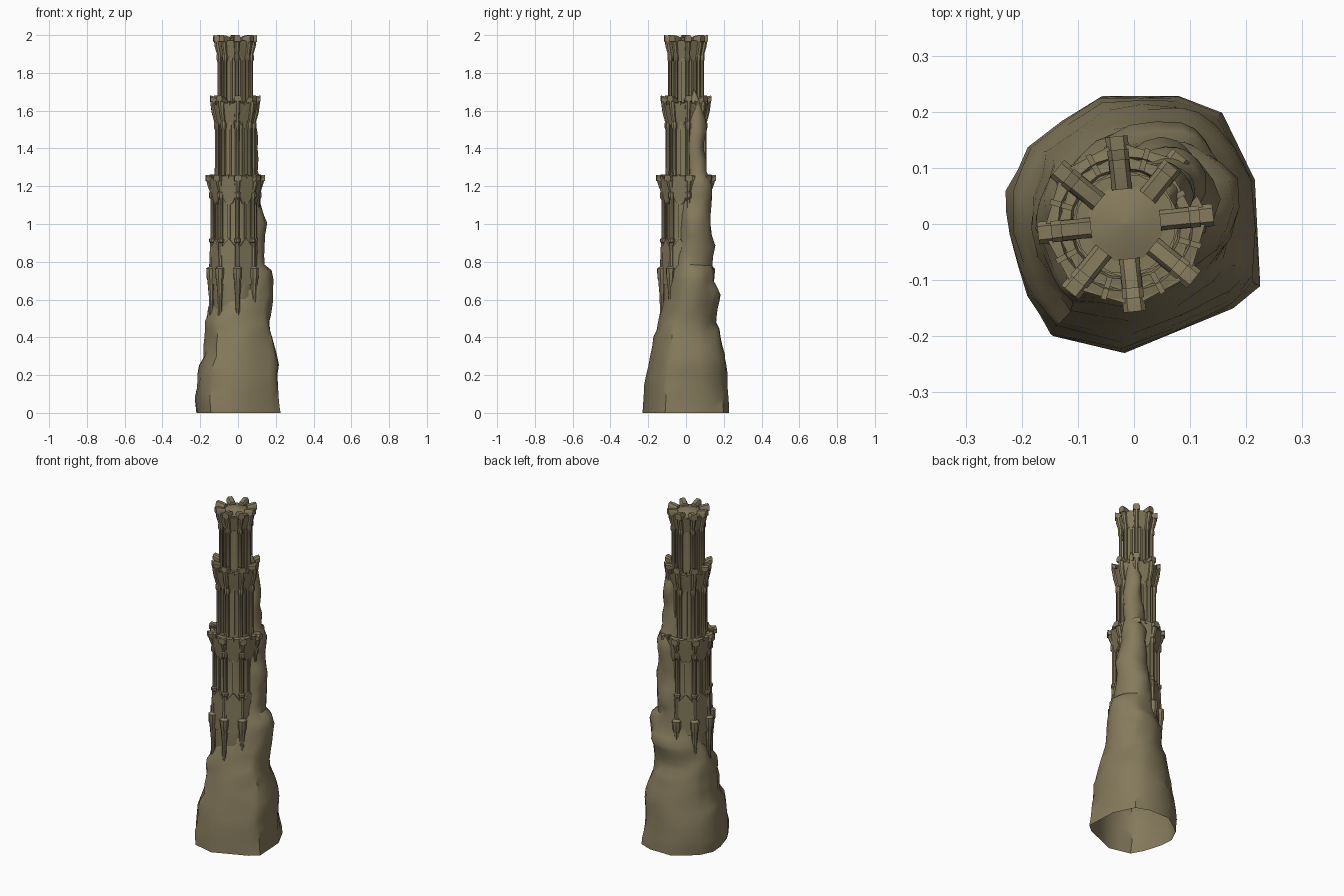
import bpy, bmesh, math
from mathutils import Vector, noise

cube = bpy.data.objects.get("Cube")
if cube:
    bpy.data.objects.remove(cube, do_unlink=True)

stone = bpy.data.materials.new("olive_stone")
stone.use_nodes = True
COLOUR = (0.235, 0.195, 0.107, 1)
stone.diffuse_color = COLOUR
stone.node_tree.nodes["Principled BSDF"].inputs["Base Color"].default_value = COLOUR

AXIS = Vector((-0.015, 0, 0))     # tower centre line
SIDES = 8
TURN = math.radians(6)
STEP = 2 * math.pi / SIDES


def finish(name, bm, angle=35):
    bmesh.ops.recalc_face_normals(bm, faces=bm.faces)
    mesh = bpy.data.meshes.new(name)
    bm.to_mesh(mesh)
    bm.free()
    mesh.materials.append(stone)
    obj = bpy.data.objects.new(name, mesh)
    bpy.context.collection.objects.link(obj)
    bpy.ops.object.select_all(action='DESELECT')
    obj.select_set(True)
    bpy.context.view_layer.objects.active = obj
    bpy.ops.object.shade_smooth_by_angle(angle=math.radians(angle))
    return obj


def loft(bm, rings, bottom=True, top=True):
    rows = [[bm.verts.new(p) for p in ring] for ring in rings]
    n = len(rows[0])
    for a, b in zip(rows, rows[1:]):
        for i in range(n):
            j = (i + 1) % n
            bm.faces.new((a[i], a[j], b[j], b[i]))
    if bottom:
        bm.faces.new(rows[0][::-1])
    if top:
        bm.faces.new(rows[-1])


def polar(angle, r, s, z):
    """Point r outward from the axis, s sideways, at height z."""
    out = Vector((math.cos(angle), math.sin(angle), 0))
    side = Vector((-out.y, out.x, 0))
    return AXIS + out * r + side * s + Vector((0, 0, z))


def lathe(name, profile, sides=16):
    bm = bmesh.new()
    loft(bm, [[polar(TURN + 2 * math.pi * i / sides, r, 0, z) for i in range(sides)]
              for r, z in profile])
    finish(name, bm, 25)


def ribs(name, stations):
    """Eight columns; stations are (height, centre distance, half width)."""
    bm = bmesh.new()
    for k in range(SIDES):
        a = TURN + k * STEP
        loft(bm, [[polar(a, d + w * math.cos(t * math.pi / 4 + math.pi / 8),
                         w * math.sin(t * math.pi / 4 + math.pi / 8), z)
                   for t in range(8)] for z, d, w in stations])
    finish(name, bm)


def heads(name, z, inner, outer, width, height, tilt):
    """Eight tilted blocks crowning the columns."""
    bm = bmesh.new()
    section = [(-1, 0), (1, 0), (1, 0.7), (0.6, 1), (-0.6, 1), (-1, 0.7)]
    for k in range(SIDES):
        a = TURN + k * STEP
        loft(bm, [[polar(a, r, s * width, z + lift + h * height) for s, h in section]
                  for r, lift in ((inner, 0), ((inner + outer) / 2, tilt * 0.7), (outer, tilt))])
    finish(name, bm)


def panels(name, outline, thick=0.012):
    """Plates between columns; outline is (sideways, height, distance)."""
    bm = bmesh.new()
    for k in range(SIDES):
        a = TURN + (k + 0.5) * STEP
        loft(bm, [[polar(a, d + o, s, z) for s, z, d in outline] for o in (-thick, 0)])
    finish(name, bm, 25)


def shield(z0, z1, half, d0, d1):
    """Round-bottomed outline leaning outward from d0 to d1."""
    pts = [(half, z1, d1)]
    for i in range(7):
        t = i * math.pi / 6
        h = 0.6 * (1 - math.sin(t))
        pts.append((half * math.cos(t), z0 + (z1 - z0) * h, d0 + (d1 - d0) * h))
    return pts + [(-half, z1, d1)]


def strips(name, z0, z1, d, half):
    panels(name, [(-half, z0, d), (half, z0, d), (half, z1, d), (-half, z1, d)], 0.02)


# Tower drums, each flaring to a cornice
lathe("lower_drum", [(0.105, 0.45), (0.12, 0.62), (0.12, 0.86), (0.112, 0.93),
                     (0.112, 1.12), (0.122, 1.2), (0.136, 1.255), (0.122, 1.258), (0.118, 1.24)])
lathe("middle_drum", [(0.088, 1.2), (0.088, 1.5), (0.094, 1.55), (0.11, 1.6),
                      (0.113, 1.64), (0.1, 1.642), (0.096, 1.625)])
lathe("upper_drum", [(0.07, 1.6), (0.07, 1.86), (0.076, 1.9), (0.09, 1.96), (0.09, 1.972)])
lathe("roof_cone", [(0.089, 1.965), (0.05, 1.978), (0.002, 1.99)])

# Columns with hanging finials and collars
ribs("lower_columns", [(0.49, 0.128, 0.003), (0.52, 0.128, 0.011), (0.62, 0.128, 0.013),
                       (0.66, 0.128, 0.017), (0.7, 0.13, 0.018), (0.715, 0.13, 0.023),
                       (0.765, 0.13, 0.025), (0.775, 0.125, 0.014), (0.9, 0.121, 0.013),
                       (0.905, 0.121, 0.018), (0.92, 0.121, 0.018), (0.925, 0.12, 0.012),
                       (1.13, 0.12, 0.012), (1.14, 0.122, 0.018), (1.165, 0.122, 0.018),
                       (1.17, 0.122, 0.013), (1.21, 0.132, 0.018), (1.245, 0.138, 0.02)])
ribs("middle_columns", [(1.22, 0.1, 0.013), (1.3, 0.097, 0.012), (1.5, 0.097, 0.012),
                        (1.51, 0.098, 0.016), (1.535, 0.098, 0.016), (1.54, 0.1, 0.012),
                        (1.59, 0.11, 0.016), (1.65, 0.115, 0.019)])
ribs("upper_columns", [(1.6, 0.086, 0.014), (1.68, 0.084, 0.011), (1.86, 0.084, 0.011),
                       (1.87, 0.085, 0.015), (1.89, 0.085, 0.015), (1.9, 0.086, 0.012),
                       (1.94, 0.094, 0.016), (1.975, 0.097, 0.017)])
heads("lower_heads", 1.225, 0.112, 0.157, 0.02, 0.032, 0.003)
heads("middle_heads", 1.635, 0.09, 0.133, 0.019, 0.03, 0.015)
heads("upper_heads", 1.955, 0.062, 0.115, 0.018, 0.035, 0.01)

# Pointed skirt panels, cornice shields and slim pilasters
panels("skirt_panels", [(-0.036, 0.68, 0.122), (0.036, 0.68, 0.122), (0.036, 0.88, 0.122),
                        (0, 0.925, 0.122), (-0.036, 0.88, 0.122)])
panels("lower_shields", shield(1.1, 1.255, 0.041, 0.114, 0.136))
panels("middle_shields", shield(1.52, 1.64, 0.033, 0.09, 0.115))
panels("upper_shields", shield(1.87, 1.965, 0.026, 0.072, 0.092))
strips("lower_pilasters", 0.92, 1.12, 0.118, 0.006)
strips("middle_pilasters", 1.26, 1.54, 0.094, 0.005)
strips("upper_pilasters", 1.64, 1.88, 0.076, 0.005)
strips("lower_pins", 1.24, 1.263, 0.14, 0.005)
strips("middle_pins", 1.63, 1.652, 0.119, 0.005)

# Rock outcrop: rough base outline rounding off into a climbing spine
BASE = [(0.22, 0.08), (0.16, 0.2), (0.08, 0.23), (-0.06, 0.23), (-0.19, 0.14), (-0.23, 0.06),
        (-0.225, -0.02), (-0.19, -0.13), (-0.15, -0.2), (-0.02, -0.23), (0.18, -0.15), (0.23, -0.11)]
# height, x min, x max, y min, y max
LEVELS = [(0, -.22, .225, -.23, .228), (.08, -.228, .218, -.225, .225), (.2, -.215, .212, -.212, .218),
          (.3, -.19, .218, -.19, .205), (.4, -.172, .185, -.168, .18), (.48, -.17, .17, -.15, .162),
          (.55, -.15, .172, -.125, .162), (.62, -.12, .182, -.1, .178), (.7, -.09, .182, -.08, .155),
          (.75, -.07, .172, -.07, .15), (.78, -.06, .135, -.06, .14), (.88, -.05, .138, -.05, .148),
          (1.0, -.04, .148, -.035, .135), (1.1, -.02, .12, -.03, .13), (1.2, -.02, .125, -.02, .138),
          (1.28, -.01, .104, 0, .112), (1.4, 0, .1, 0, .1), (1.5, .01, .108, .005, .115),
          (1.6, .02, .09, .015, .09), (1.66, .03, .078, .025, .07), (1.71, .055, .06, .04, .046)]


def outline_point(t):
    """Point along the base outline, from 0 to 1."""
    f = t * len(BASE)
    i = int(f) % len(BASE)
    return Vector(BASE[i]).lerp(Vector(BASE[(i + 1) % len(BASE)]), f - int(f)) / 0.23


rings, count = [], 24
for lo, hi in zip(LEVELS, LEVELS[1:]):
    parts = 2 if hi[0] - lo[0] > 0.06 else 1
    for k in range(parts):
        rings.append([a + (b - a) * k / parts for a, b in zip(lo, hi)])
rings.append(LEVELS[-1])

bm = bmesh.new()
rock = []
for z, x0, x1, y0, y1 in rings:
    blend = min(1, z / 0.6)
    rough = 0.016 * min(1, z / 0.2, (1.72 - z) / 0.15)
    ring = []
    for i in range(count):
        p = outline_point(i / count)
        p = p.lerp(p.normalized(), blend)
        q = Vector(((x0 + x1) / 2 + p.x * (x1 - x0) / 2, (y0 + y1) / 2 + p.y * (y1 - y0) / 2, z))
        bump = noise.noise(Vector((q.x * 14, q.y * 14, z * 11))) * rough
        ring.append(q + Vector((p.x, p.y, 0.8)) * bump)
    rock.append(ring)
loft(bm, rock, bottom=False)
finish("rock_outcrop", bm, 40)
